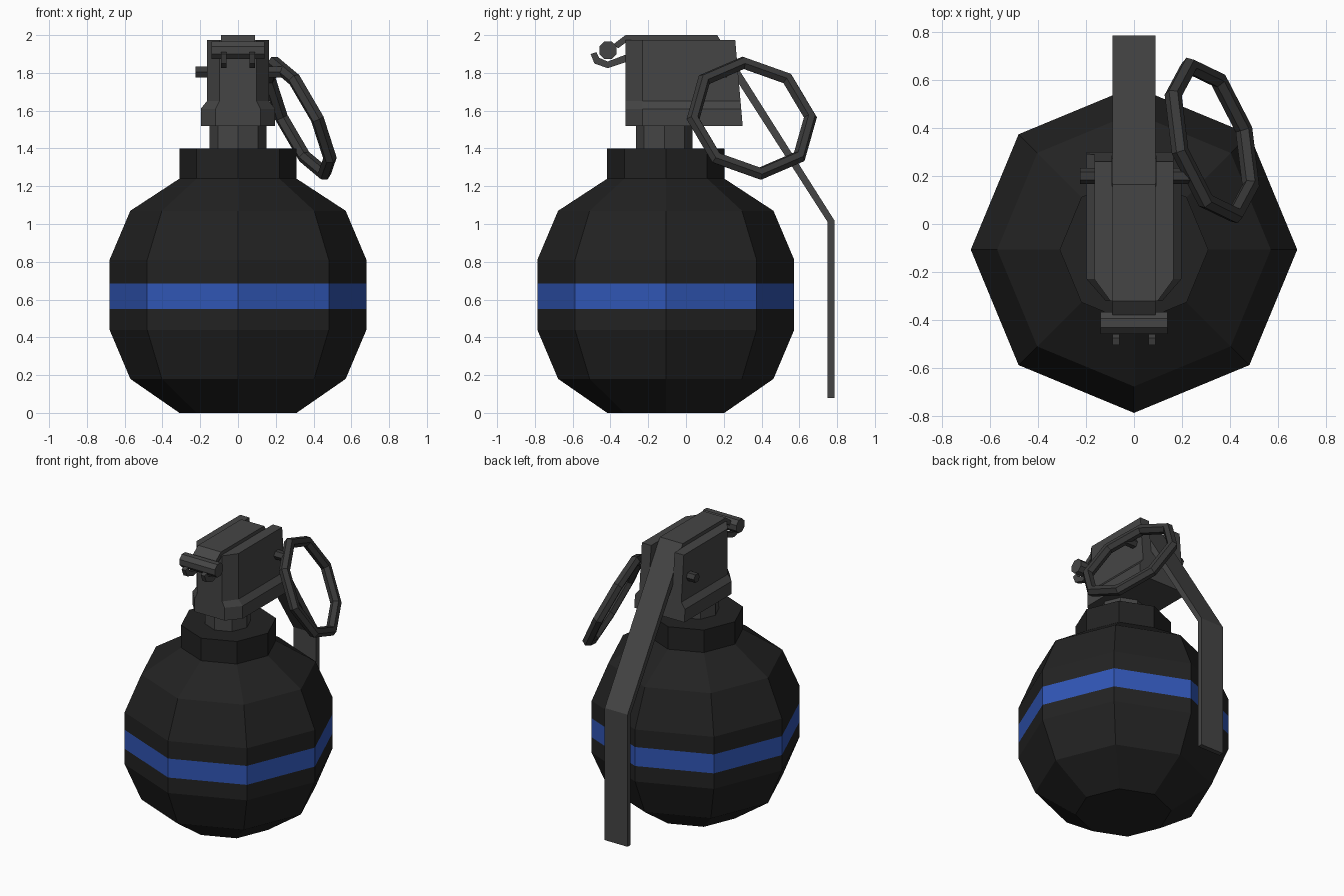
import bpy, bmesh, math
from mathutils import Vector

cube = bpy.data.objects.get("Cube")
if cube:
    bpy.data.objects.remove(cube, do_unlink=True)


def material(name, rgb):
    m = bpy.data.materials.new(name)
    m.use_nodes = True
    m.diffuse_color = (*rgb, 1)
    bsdf = m.node_tree.nodes["Principled BSDF"]
    bsdf.inputs["Base Color"].default_value = (*rgb, 1)
    bsdf.inputs["Roughness"].default_value = 0.8
    return m


black = material("matte black", (0.016, 0.016, 0.016))
blue = material("blue band", (0.03, 0.092, 0.46))
metal = material("grey metal", (0.06, 0.06, 0.06))
dark = material("dark metal", (0.042, 0.042, 0.042))


def loft(name, rings, mats, closed=False):
    """Skin equal-length rings of points, capping the ends or closing the loop."""
    bm = bmesh.new()
    loops = [[bm.verts.new(p) for p in ring] for ring in rings]
    pairs = list(zip(loops, loops[1:]))
    if closed:
        pairs.append((loops[-1], loops[0]))
    else:
        bm.faces.new(loops[0])
        bm.faces.new(loops[-1])
    for a, b in pairs:
        n = len(a)
        for i in range(n):
            j = (i + 1) % n
            bm.faces.new((a[i], a[j], b[j], b[i]))
    bmesh.ops.recalc_face_normals(bm, faces=bm.faces)
    mesh = bpy.data.meshes.new(name)
    bm.to_mesh(mesh)
    bm.free()
    for m in mats:
        mesh.materials.append(m)
    ob = bpy.data.objects.new(name, mesh)
    bpy.context.collection.objects.link(ob)
    return ob


def circle(r, n=8, phase=0.0):
    return [(r * math.cos(phase + math.tau * i / n),
             r * math.sin(phase + math.tau * i / n)) for i in range(n)]


def lathe(name, cy, profile, mats):
    return loft(name, [[(x, y + cy, z) for x, y in circle(r)] for r, z in profile], mats)


def side_extrude(name, profile, x0, x1, mat):
    """Extrude a (y, z) outline across x."""
    return loft(name, [[(x, y, z) for y, z in profile] for x in (x0, x1)], [mat])


# Faceted body with a painted band
BODY_Y = -0.107
body = lathe("body", BODY_Y, [(0.31, 0), (0.57, 0.18), (0.68, 0.44), (0.68, 0.55),
             (0.68, 0.685), (0.68, 0.81), (0.57, 1.07), (0.31, 1.24)], [black, blue])
for f in body.data.polygons:
    if 0.55 < f.center.z < 0.685 and abs(f.normal.z) < 0.1:
        f.material_index = 1

# Collar and neck
lathe("collar", BODY_Y, [(0.31, 1.235), (0.31, 1.4)], [black])
lathe("neck", -0.115, [(0.15, 1.39), (0.15, 1.53)], [metal])


# Fuse head: flared foot, chamfered front, slot for the lever at the back
def head_section(z, w):
    back = 0.26 + 0.087 * (1.98 - z)
    slot = min(back, 0.14 + 0.633 * (2 - z))
    half = [(w * 0.6, -0.32), (w, -0.23), (w, back), (0.092, back), (0.092, slot)]
    outline = half + [(-x, y) for x, y in reversed(half)]
    return [(x, y, z) for x, y in outline]


loft("fuse_head", [head_section(z, w) for z, w in
     [(1.52, 0.197), (1.61, 0.197), (1.65, 0.165), (1.79, 0.165), (1.975, 0.165)]], [metal])

# Safety lever running over the head and down the back
side_extrude("safety_lever", [(-0.38, 1.955), (-0.32, 2), (0.165, 2), (0.785, 1.02),
             (0.785, 0.08), (0.75, 0.08), (0.75, 1.01), (0.14, 1.96),
             (-0.32, 1.96), (-0.36, 1.93)], -0.09, 0.09, metal)

# Hinge bar with two hooks beneath
side_extrude("hinge_bar", [(y - 0.413, z + 1.92) for y, z in circle(0.05, 8, math.pi / 8)],
             -0.14, 0.14, metal)
for side, label in ((1, "left"), (-1, "right")):
    side_extrude(label + "_hinge_hook", [(-0.505, 1.9), (-0.485, 1.85), (-0.415, 1.825),
                 (-0.31, 1.86), (-0.31, 1.9), (-0.415, 1.86), (-0.46, 1.88), (-0.475, 1.91)],
                 side * 0.06, side * 0.09, metal)

# Safety pin through the head
side_extrude("safety_pin", [(y + 0.2, z + 1.805) for y, z in circle(0.033, 6)],
             -0.225, 0.25, dark)

# Tilted eight-sided pull ring
normal = Vector((1, 0.3, 0.5)).normalized()
u = Vector((0.1475, 0.05, -0.325)).normalized()
v = normal.cross(u)
centre = Vector((0.325, 0.348, 1.56))
rings = []
for c, s in circle(1.0):
    out = u * c + v * s
    rings.append([centre + out * (0.325 + a) + normal * b for a, b in circle(0.036, 6)])
loft("pull_ring", rings, [dark], closed=True)
